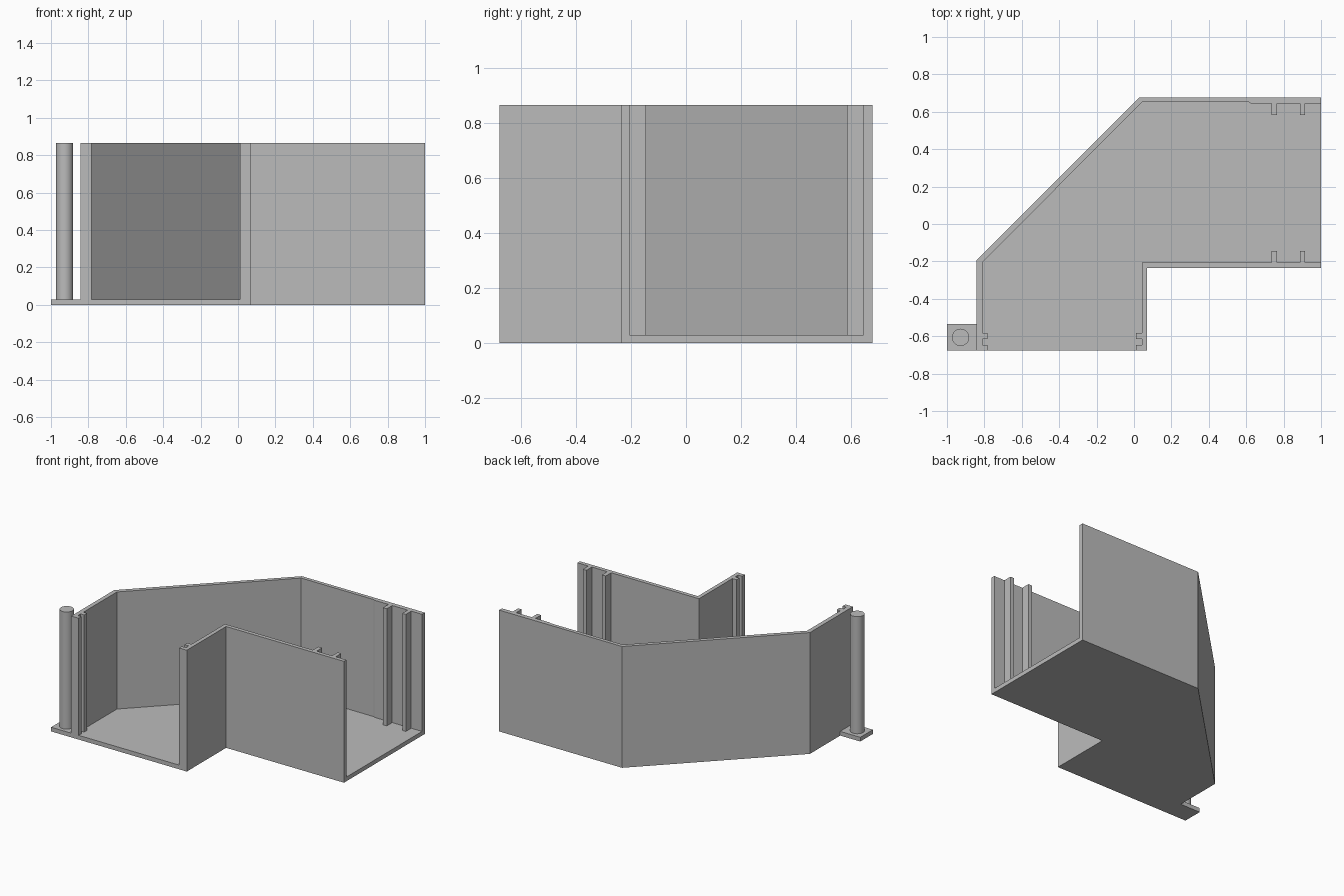
import bpy, bmesh
from math import radians

cube = bpy.data.objects.get("Cube")
if cube:
    bpy.data.objects.remove(cube, do_unlink=True)

HEIGHT, FLOOR = 0.865, 0.03
FRONT, BACK = -0.677, 0.677

grey = bpy.data.materials.new("matte grey")
grey.use_nodes = True
colour = (0.5, 0.5, 0.5, 1)
grey.diffuse_color = colour
grey.node_tree.nodes["Principled BSDF"].inputs["Base Color"].default_value = colour


def prism(name, outline, bottom, top):
    """Extrude a flat outline between two heights."""
    bm = bmesh.new()
    face = bm.faces.new([bm.verts.new((x, y, bottom)) for x, y in outline])
    extruded = bmesh.ops.extrude_face_region(bm, geom=[face])["geom"]
    verts = [g for g in extruded if isinstance(g, bmesh.types.BMVert)]
    bmesh.ops.translate(bm, verts=verts, vec=(0, 0, top - bottom))
    bmesh.ops.recalc_face_normals(bm, faces=bm.faces)
    mesh = bpy.data.meshes.new(name)
    bm.to_mesh(mesh)
    bm.free()
    mesh.materials.append(grey)
    obj = bpy.data.objects.new(name, mesh)
    bpy.context.collection.objects.link(obj)
    return obj


def rib_x(a, b, wall, tip):
    """Notch for a rib on a wall running along x."""
    return [(a, wall), (a, tip), (b, tip), (b, wall)]


def rib_y(a, b, wall, tip):
    """Notch for a rib on a wall running along y."""
    return [(wall, a), (tip, a), (tip, b), (wall, b)]


# Bent channel: solid footprint
channel = prism("channel", [
    (-0.842, FRONT), (0.07, FRONT), (0.07, -0.234), (1, -0.234),
    (1, BACK), (0.03, BACK), (-0.842, -0.193)], 0, HEIGHT)

# Inside space, open at both ends, with notches that leave the slot ribs
inside = [(-0.783, FRONT - 0.1), (-0.783, -0.647), (-0.811, -0.647)]
inside += rib_y(-0.615, -0.583, -0.811, -0.783)
inside += [(-0.811, -0.206), (0.042, 0.651), (0.615, 0.651), (0.625, 0.645)]
inside += rib_x(0.735, 0.765, 0.645, 0.584)
inside += rib_x(0.887, 0.915, 0.645, 0.584)
inside += [(1.1, 0.645), (1.1, -0.206)]
inside += rib_x(0.915, 0.887, -0.206, -0.145)
inside += rib_x(0.765, 0.735, -0.206, -0.145)
inside += [(0.042, -0.206)]
inside += rib_y(-0.583, -0.615, 0.042, 0.01)
inside += [(0.042, -0.647), (0.01, -0.647), (0.01, FRONT - 0.1)]
cutter = prism("inside_cutter", inside, FLOOR, HEIGHT + 0.1)
cutter.hide_render = True

# Hollow out the channel and drop the cutter
cut = channel.modifiers.new("hollow", "BOOLEAN")
cut.operation = "DIFFERENCE"
cut.solver = "EXACT"
cut.object = cutter
graph = bpy.context.evaluated_depsgraph_get()
hollow = bpy.data.meshes.new_from_object(channel.evaluated_get(graph))
channel.modifiers.clear()
channel.data = hollow
bpy.data.objects.remove(cutter, do_unlink=True)

# Side foot carrying the post
prism("post_foot", [(-1, FRONT), (-0.842, FRONT), (-0.842, -0.535), (-1, -0.535)],
      0, FLOOR)

# Round post
bpy.ops.mesh.primitive_cylinder_add(
    vertices=48, radius=0.046, depth=HEIGHT - FLOOR,
    location=(-0.927, -0.606, (HEIGHT + FLOOR) / 2))
post = bpy.context.object
post.name = "post"
post.data.materials.append(grey)
bpy.ops.object.shade_smooth_by_angle(angle=radians(30))
